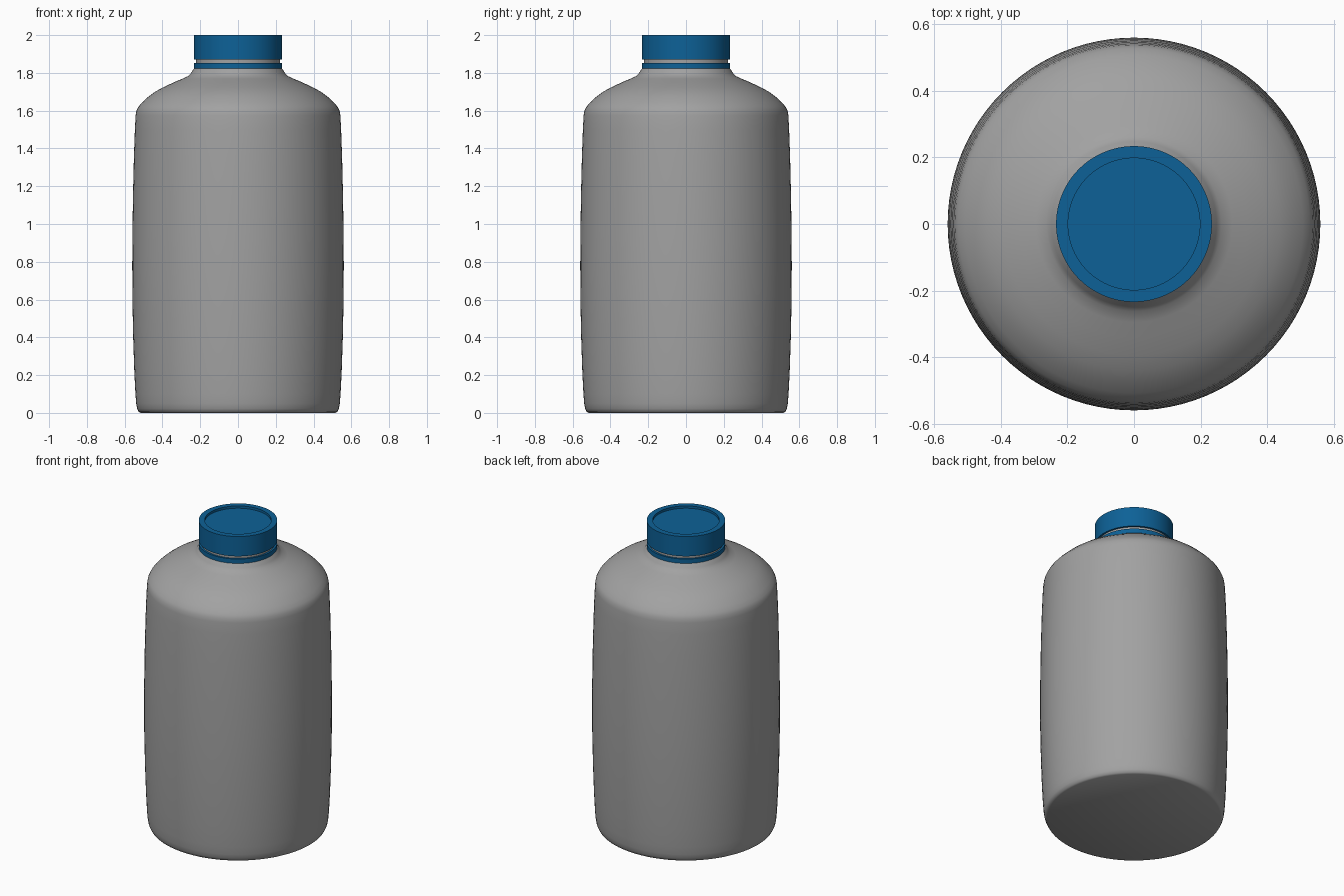
import bpy, bmesh, math

if "Cube" in bpy.data.objects:
    bpy.data.objects.remove(bpy.data.objects["Cube"])

SEG = 96


def material(name, rgb):
    m = bpy.data.materials.new(name)
    m.diffuse_color = (*rgb, 1)
    m.use_nodes = True
    m.node_tree.nodes["Principled BSDF"].inputs["Base Color"].default_value = m.diffuse_color
    return m


def lathe(name, profile, mat, closed=False, angle=35):
    """Revolve (radius, height) points about z; points at radius 0 become poles."""
    bm = bmesh.new()
    verts = [bm.verts.new((r, 0, z)) for r, z in profile]
    pairs = list(zip(verts, verts[1:]))
    if closed:
        pairs.append((verts[-1], verts[0]))
    edges = [bm.edges.new(p) for p in pairs]
    bmesh.ops.spin(bm, geom=verts + edges, cent=(0, 0, 0), axis=(0, 0, 1),
                   angle=2 * math.pi, steps=SEG)
    bmesh.ops.remove_doubles(bm, verts=bm.verts, dist=1e-5)
    bmesh.ops.recalc_face_normals(bm, faces=bm.faces)
    me = bpy.data.meshes.new(name)
    bm.to_mesh(me)
    bm.free()
    ob = bpy.data.objects.new(name, me)
    bpy.context.collection.objects.link(ob)
    me.materials.append(mat)
    bpy.ops.object.select_all(action='DESELECT')
    ob.select_set(True)
    bpy.context.view_layer.objects.active = ob
    bpy.ops.object.shade_smooth_by_angle(angle=math.radians(angle))
    return ob


grey = material("grey plastic", (0.36, 0.36, 0.36))
blue = material("blue cap", (0.004, 0.12, 0.31))

# Bottle: flat base, gently bulging wall, domed shoulder, flared neck
lathe("bottle_body", [
    (0, 0), (0.515, 0), (0.526, 0.006), (0.534, 0.022), (0.539, 0.05),
    (0.543, 0.10), (0.549, 0.22), (0.555, 0.40), (0.559, 0.60), (0.56, 0.78),
    (0.559, 0.95), (0.556, 1.15), (0.551, 1.36), (0.546, 1.50), (0.542, 1.575),
    (0.538, 1.60), (0.528, 1.62), (0.508, 1.643), (0.476, 1.673), (0.44, 1.70),
    (0.395, 1.724), (0.34, 1.75), (0.295, 1.769), (0.262, 1.784),
    (0.248, 1.80), (0.236, 1.82), (0.222, 1.835), (0.222, 1.90), (0, 1.90),
], grey)

# Tamper ring below the cap
lathe("tamper_ring", [(0.215, 1.823), (0.234, 1.823), (0.234, 1.852), (0.215, 1.852)],
      blue, closed=True)

# Screw cap with a shallow recess in the top
lathe("screw_cap", [
    (0, 1.87), (0.234, 1.87), (0.234, 2.0), (0.198, 2.0), (0.198, 1.985), (0, 1.985),
], blue)
